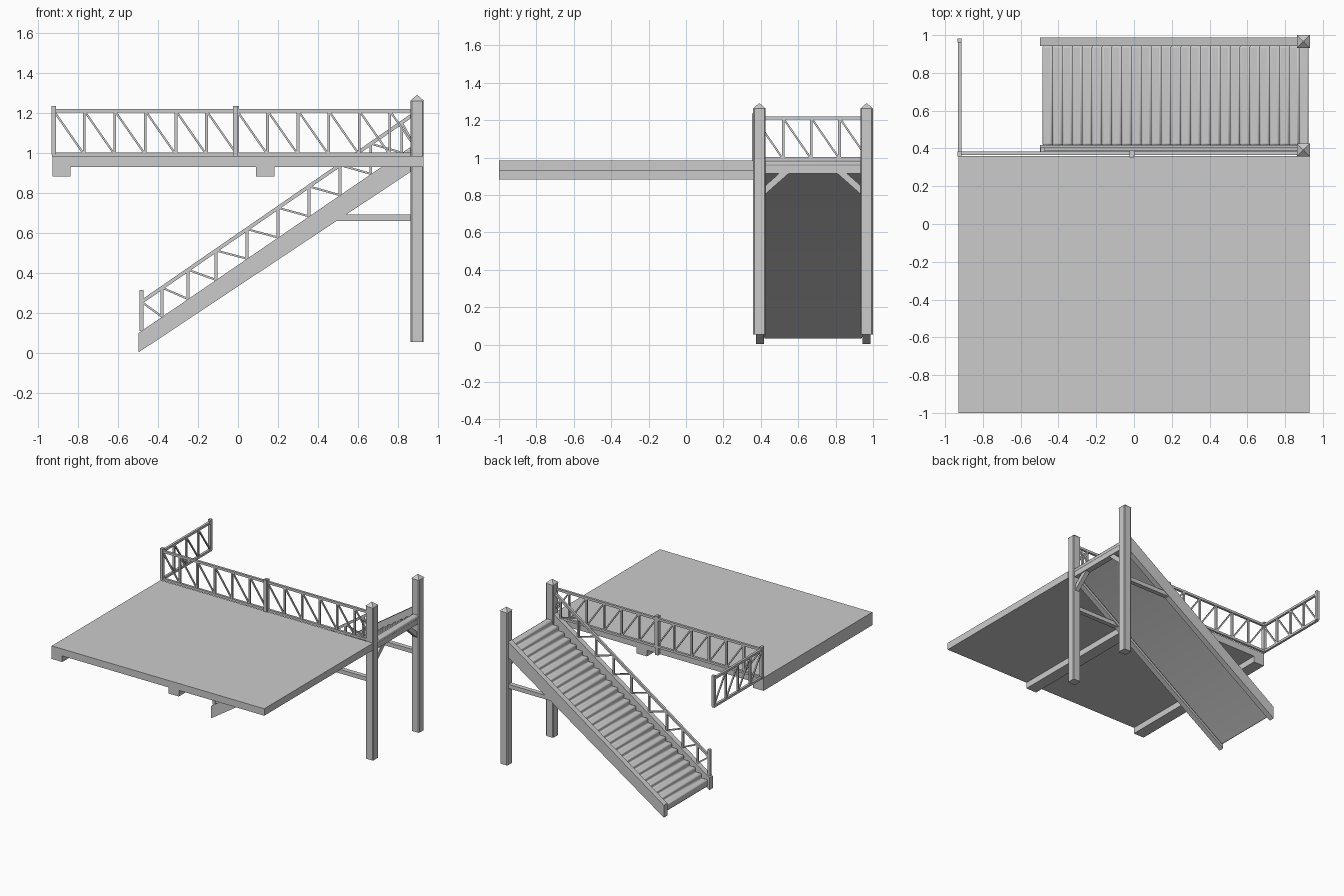
import bpy, bmesh, math
from mathutils import Vector

if "Cube" in bpy.data.objects:
    bpy.data.objects.remove(bpy.data.objects["Cube"])


def finish(name, bm):
    bmesh.ops.recalc_face_normals(bm, faces=bm.faces)
    me = bpy.data.meshes.new(name)
    bm.to_mesh(me)
    bm.free()
    ob = bpy.data.objects.new(name, me)
    bpy.context.collection.objects.link(ob)
    return ob


def add_box(bm, lo, hi):
    r = bmesh.ops.create_cube(bm, size=1)
    for v in r['verts']:
        v.co = Vector([(lo[i] + hi[i]) / 2 + v.co[i] * (hi[i] - lo[i]) for i in range(3)])


def add_bar(bm, a, b, w, d=None):
    # square bar between two points
    a, b = Vector(a), Vector(b)
    q = (b - a).to_track_quat('Z', 'Y')
    r = bmesh.ops.create_cube(bm, size=1)
    for v in r['verts']:
        c = Vector((v.co.x * w, v.co.y * (d or w), v.co.z * (b - a).length))
        v.co = q @ c + (a + b) / 2


def box(name, lo, hi):
    bm = bmesh.new()
    add_box(bm, lo, hi)
    return finish(name, bm)


def prism(name, pts, y0, y1):
    # xz profile extruded along y
    bm = bmesh.new()
    f = bm.faces.new([bm.verts.new((x, y0, z)) for x, z in pts])
    r = bmesh.ops.extrude_face_region(bm, geom=[f])
    for v in r['geom']:
        if isinstance(v, bmesh.types.BMVert):
            v.co.y = y1
    return finish(name, bm)


def truss_rail(name, stations, bottom, top, end_posts):
    # verticals at each station, diagonals from top to next bottom, rails
    bm = bmesh.new()
    for i, s in enumerate(stations):
        if i not in end_posts:
            add_bar(bm, bottom(s), top(s), 0.014)
        if i:
            add_bar(bm, top(stations[i - 1]), bottom(s), 0.01)
    add_bar(bm, top(stations[0]), top(stations[-1]), 0.018)
    for i, h in end_posts.items():
        p = Vector(bottom(stations[i]))
        t = Vector(top(stations[i])) + Vector((0, 0, h))
        add_bar(bm, p, t, 0.022)
    return bm


# Deck and its beams
box("deck", (-0.93, -1, 0.93), (0.93, 0.36, 0.985))
for i, x in enumerate((-0.93, 0.09)):
    box(f"deck_beam_{i}", (x, -1, 0.882), (x + 0.092, 0.36, 0.93))

# Tall posts with pyramid caps
for i, y in enumerate((0.392, 0.966)):
    bm = bmesh.new()
    add_box(bm, (0.864, y - 0.033, 0.055), (0.93, y + 0.033, 1.262))
    bmesh.ops.bevel(bm, geom=[e for e in bm.edges if abs(e.verts[0].co.z - e.verts[1].co.z) > 1],
                    offset=0.006, segments=1, affect='EDGES')
    r = bmesh.ops.create_cone(bm, segments=4, radius1=0.034 * math.sqrt(2), radius2=0.003,
                              depth=0.028, cap_ends=True)
    rot = math.pi / 4
    for v in r['verts']:
        c = v.co.copy()
        # align the pyramid with the square post
        if abs(c.x) < 1e-4 or abs(c.y) < 1e-4:
            c.x, c.y = (c.x * math.cos(rot) - c.y * math.sin(rot),
                        c.x * math.sin(rot) + c.y * math.cos(rot))
        v.co = Vector((0.897 + c.x, y + c.y, 1.276 + c.z))
    finish(f"post_{i}", bm)
    # horizontal strut from post to stringer
    box(f"side_strut_{i}", (0.46, y - 0.018, 0.66), (0.87, y + 0.018, 0.692))

# Cross beam between posts and its braces
box("cross_beam", (0.875, 0.42, 0.915), (0.922, 0.94, 0.957))
bm = bmesh.new()
add_bar(bm, (0.897, 0.41, 0.815), (0.897, 0.54, 0.93), 0.034)
add_bar(bm, (0.897, 0.948, 0.815), (0.897, 0.818, 0.93), 0.034)
finish("corner_braces", bm)

# Stair stringers
side = [(-0.497, 0.003), (0.9, 0.93), (0.9, 1.0), (0.864, 1.03), (-0.497, 0.10)]
prism("stringer_front", side, 0.375, 0.417)
prism("stringer_back", side, 0.943, 0.987)

# Stair flight with stepped top and flat underside
N, x0, x1, z0, z1 = 27, -0.485, 0.925, 0.05, 0.983
run, rise = (x1 - x0) / N, (z1 - z0) / N
prof = [(x0, 0.028)]
for i in range(N):
    prof += [(x0 + i * run, z0 + (i + 1) * rise), (x0 + (i + 1) * run, z0 + (i + 1) * rise)]
prof += [(x1, 0.955), (0.9, 0.95)]
flight = prism("stair_flight", prof, 0.416, 0.944)
mod = flight.modifiers.new("rounded_nosing", 'BEVEL')
mod.width, mod.segments, mod.limit_method = 0.009, 2, 'ANGLE'
mod.angle_limit = math.radians(50)
for p in flight.data.polygons:
    p.use_smooth = True
bpy.context.view_layer.objects.active = flight
flight.select_set(True)
bpy.ops.object.shade_smooth_by_angle(angle=math.radians(50))

# Deck railing along the back edge
st = [-0.923 + i * 0.153 for i in range(13)]
bm = truss_rail("r", st, lambda s: (s, 0.374, 0.992), lambda s: (s, 0.374, 1.212),
                {0: 0.025, 6: 0.025, 12: 0.02})
add_bar(bm, (-0.93, 0.374, 0.993), (0.92, 0.374, 0.993), 0.018)
add_bar(bm, (-0.012, 0.37, 0.93), (-0.012, 0.37, 1.235), 0.026, 0.036)
finish("deck_railing", bm)

# Side railing reaching back from the left corner
st = [0.368 + i * 0.151 for i in range(5)]
bm = truss_rail("r", st, lambda s: (-0.923, s, 0.992), lambda s: (-0.923, s, 1.212),
                {0: 0.025, 4: 0.025})
add_bar(bm, (-0.923, 0.362, 0.993), (-0.923, 0.978, 0.993), 0.018)
finish("side_railing", bm)

# Stair railing on the inner stringer
st = [-0.483, -0.38, -0.25, -0.11, 0.045, 0.2, 0.355, 0.51, 0.665, 0.82, 0.88]
bm = truss_rail("r", st, lambda s: (s, 0.395, 0.10 + 0.685 * (s + 0.497)),
                lambda s: (s, 0.395, 0.25 + 0.69 * (s + 0.49)), {0: 0.06})
finish("stair_railing", bm)
